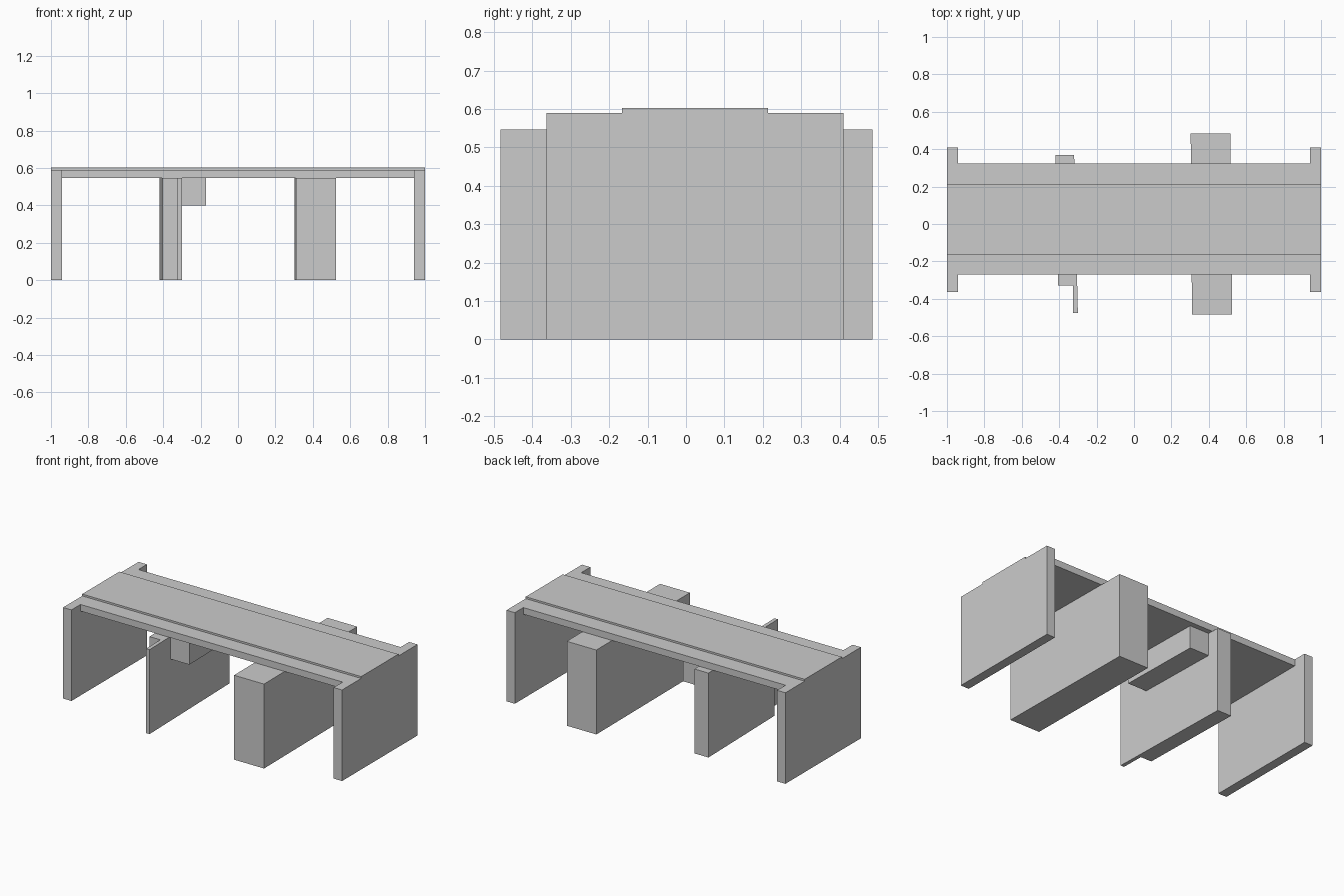
import bpy, bmesh
from mathutils import Vector

if "Cube" in bpy.data.objects:
    bpy.data.objects.remove(bpy.data.objects["Cube"])


def extrude(name, outline, offset):
    """Closed prism from a planar outline swept along an offset vector."""
    bm = bmesh.new()
    face = bm.faces.new([bm.verts.new(p) for p in outline])
    result = bmesh.ops.extrude_face_region(bm, geom=[face], use_keep_orig=True)
    moved = [v for v in result["geom"] if isinstance(v, bmesh.types.BMVert)]
    bmesh.ops.translate(bm, verts=moved, vec=Vector(offset))
    bmesh.ops.recalc_face_normals(bm, faces=bm.faces)
    mesh = bpy.data.meshes.new(name)
    bm.to_mesh(mesh)
    bm.free()
    obj = bpy.data.objects.new(name, mesh)
    bpy.context.collection.objects.link(obj)
    return obj


def plan_prism(name, points, z0, z1):
    return extrude(name, [(x, y, z0) for x, y in points], (0, 0, z1 - z0))


def side_prism(name, points, x0, x1):
    return extrude(name, [(x0, y, z) for y, z in points], (x1 - x0, 0, 0))


END_X, WALL = 1.0, 0.06
SOFFIT, EAVES, RIDGE = 0.547, 0.59, 0.602


def stepped_profile(y0, y1, bottom):
    # the raised centre strip runs the full length of the roof
    return [(y0, bottom), (y1, bottom), (y1, EAVES), (0.213, EAVES),
            (0.213, RIDGE), (-0.167, RIDGE), (-0.167, EAVES), (y0, EAVES)]


# Roof slab with raised strip
side_prism("roof", stepped_profile(-0.27, 0.323, SOFFIT), -END_X + WALL, END_X - WALL)

# End walls
for label, x0 in (("left", -END_X), ("right", END_X - WALL)):
    side_prism(label + "_end_wall", stepped_profile(-0.363, 0.41, 0), x0, x0 + WALL)

# Wide pier, very slightly skewed in plan
plan_prism("wide_pier", [(0.31, -0.483), (0.525, -0.483), (0.515, 0.485), (0.303, 0.485)],
           0, SOFFIT)

# Dividing wall with a thin front fin
plan_prism("dividing_wall", [(-0.32, 0.37), (-0.42, 0.37), (-0.405, -0.328),
                             (-0.327, -0.328), (-0.325, -0.477), (-0.30, -0.477)],
           0, SOFFIT)

# Box hung under the roof beside the dividing wall
plan_prism("hanging_box", [(-0.306, -0.255), (-0.17, -0.255), (-0.18, 0.29), (-0.318, 0.29)],
           0.40, SOFFIT)
